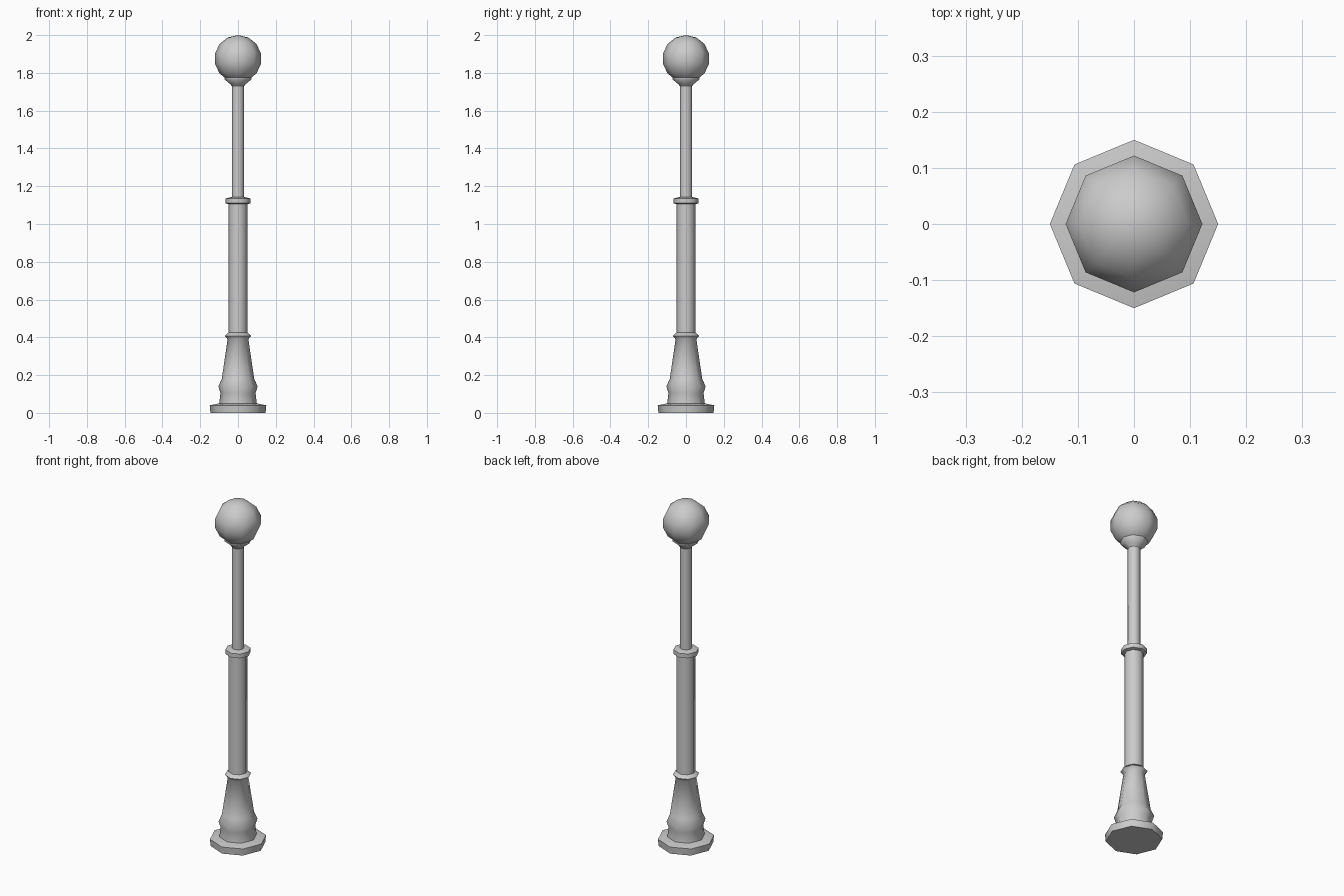
import bpy, bmesh, math

if "Cube" in bpy.data.objects:
    bpy.data.objects.remove(bpy.data.objects["Cube"])

SIDES = 8


def lathe(name, profile):
    """Revolve a (radius, height) profile into a closed eight-sided solid."""
    bm = bmesh.new()
    rings = []
    for r, z in profile:
        rings.append([bm.verts.new((r * math.cos(i * math.tau / SIDES),
                                    r * math.sin(i * math.tau / SIDES), z))
                      for i in range(SIDES)])
    for a, b in zip(rings, rings[1:]):
        for i in range(SIDES):
            j = (i + 1) % SIDES
            bm.faces.new((a[i], a[j], b[j], b[i]))
    bm.faces.new(rings[0][::-1])
    bm.faces.new(rings[-1])
    mesh = bpy.data.meshes.new(name)
    bm.to_mesh(mesh)
    bm.free()
    obj = bpy.data.objects.new(name, mesh)
    bpy.context.collection.objects.link(obj)
    smooth(obj)
    return obj


def smooth(obj):
    bpy.ops.object.select_all(action='DESELECT')
    obj.select_set(True)
    bpy.context.view_layer.objects.active = obj
    bpy.ops.object.shade_smooth_by_angle(angle=math.radians(50))


# Foot plate
lathe("base_plate", [(0.146, 0), (0.15, 0.04), (0.10, 0.05)])

# Flared pedestal with moulding and upper ridge
lathe("pedestal", [(0.10, 0.045), (0.093, 0.105), (0.104, 0.14), (0.086, 0.18),
                   (0.055, 0.39), (0.07, 0.408), (0.05, 0.425)])

# Thick lower shaft, collar, thin upper shaft
lathe("lower_shaft", [(0.05, 0.40), (0.05, 1.115)])
lathe("collar", [(0.05, 1.105), (0.067, 1.11), (0.067, 1.135), (0.034, 1.143)])
lathe("upper_shaft", [(0.033, 1.13), (0.033, 1.745)])

# Cup holding the lamp
lathe("globe_holder", [(0.033, 1.73), (0.04, 1.74), (0.071, 1.765), (0.071, 1.78), (0.06, 1.782)])

# Lamp globe
bpy.ops.mesh.primitive_uv_sphere_add(segments=SIDES, ring_count=7, radius=0.125,
                                     location=(0, 0, 1.875))
globe = bpy.context.object
globe.name = "globe"
smooth(globe)
